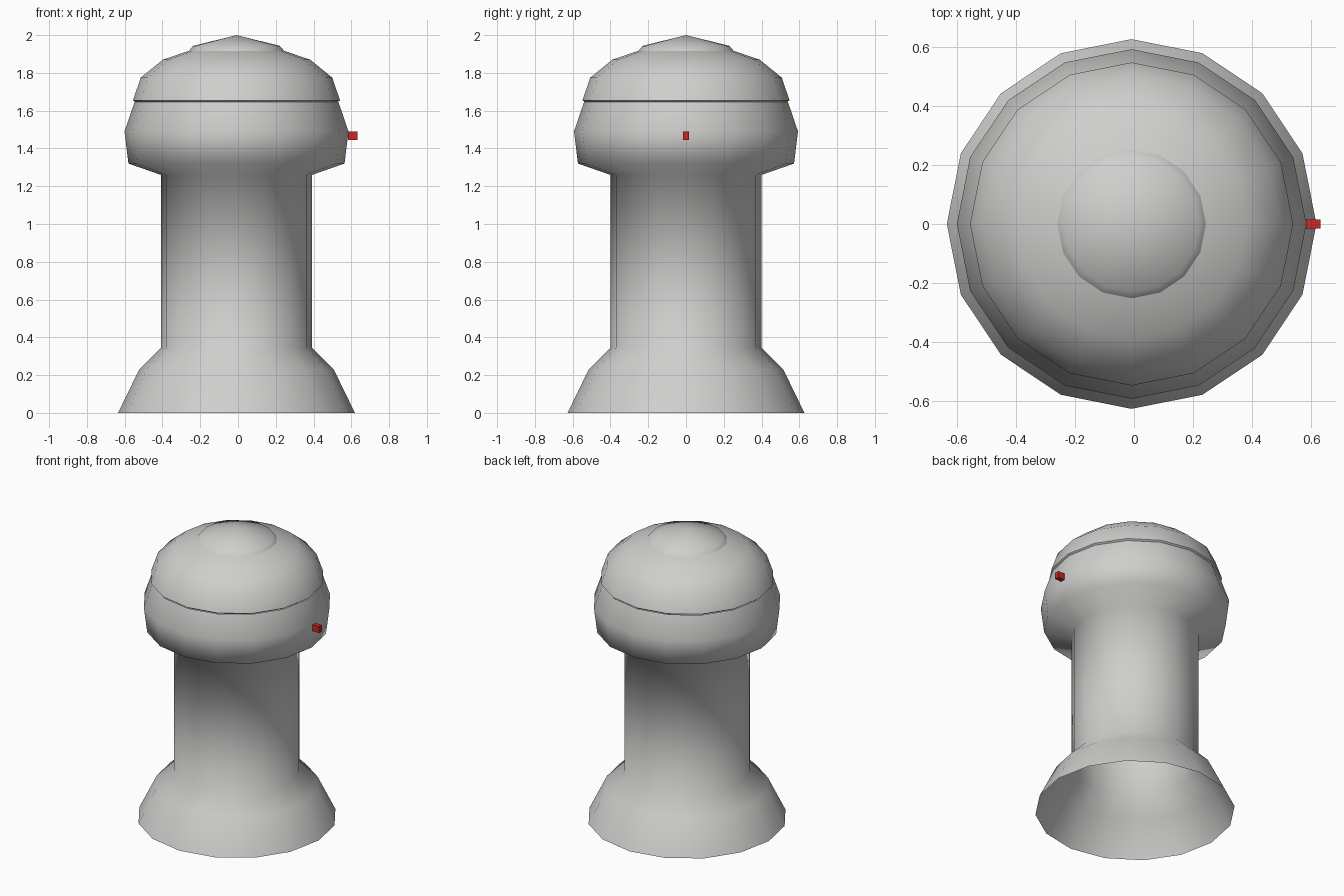
import bpy
import bmesh
from math import cos, sin, tau

SIDES = 16
AXIS_X = -0.008  # the side stud pushes the turned body slightly off centre

cube = bpy.data.objects.get("Cube")
if cube:
    bpy.data.objects.remove(cube, do_unlink=True)


def material(name, rgb):
    mat = bpy.data.materials.new(name)
    mat.use_nodes = True
    mat.diffuse_color = (*rgb, 1)
    mat.node_tree.nodes["Principled BSDF"].inputs["Base Color"].default_value = (*rgb, 1)
    return mat


def add_object(name, bm, mat):
    mesh = bpy.data.meshes.new(name)
    bm.to_mesh(mesh)
    bm.free()
    mesh.materials.append(mat)
    obj = bpy.data.objects.new(name, mesh)
    bpy.context.collection.objects.link(obj)
    return obj


def lathe(name, profile, mat):
    """Turn a bottom-to-top (radius, height) profile; radius 0 closes to a point."""
    bm = bmesh.new()
    rings = []
    for r, z in profile:
        count = SIDES if r > 0 else 1
        rings.append([bm.verts.new((AXIS_X + r * cos(tau * i / SIDES), r * sin(tau * i / SIDES), z))
                      for i in range(count)])
    for low, high in zip(rings, rings[1:]):
        for i in range(SIDES):
            k = (i + 1) % SIDES
            if len(high) == 1:
                face = bm.faces.new((low[i], low[k], high[0]))
            else:
                face = bm.faces.new((low[i], low[k], high[k], high[i]))
            face.smooth = True
    return add_object(name, bm, mat)


grey = material("light grey", (0.62, 0.63, 0.61))
red = material("red", (0.58, 0.02, 0.015))

# Flared base, shaft and bulging head, open underneath
lathe("body", [(0.627, 0), (0.515, 0.23), (0.4, 0.345), (0.4, 1.26),
               (0.572, 1.32), (0.593, 1.49), (0.54, 1.645)], grey)

# Narrow lip under the dome
lathe("dome_lip", [(0.535, 1.645), (0.548, 1.655)], grey)

# Dome and its shallow crown
lathe("dome", [(0.548, 1.655), (0.507, 1.775), (0.39, 1.87), (0.252, 1.917)], grey)
lathe("crown", [(0.252, 1.917), (0.23, 1.943), (0, 2)], grey)

# Small stud on the side of the head
bm = bmesh.new()
bmesh.ops.create_cube(bm, size=1)
bmesh.ops.scale(bm, vec=(0.05, 0.032, 0.044), verts=bm.verts)
bmesh.ops.translate(bm, vec=(0.608, 0, 1.467), verts=bm.verts)
add_object("side_stud", bm, red)
